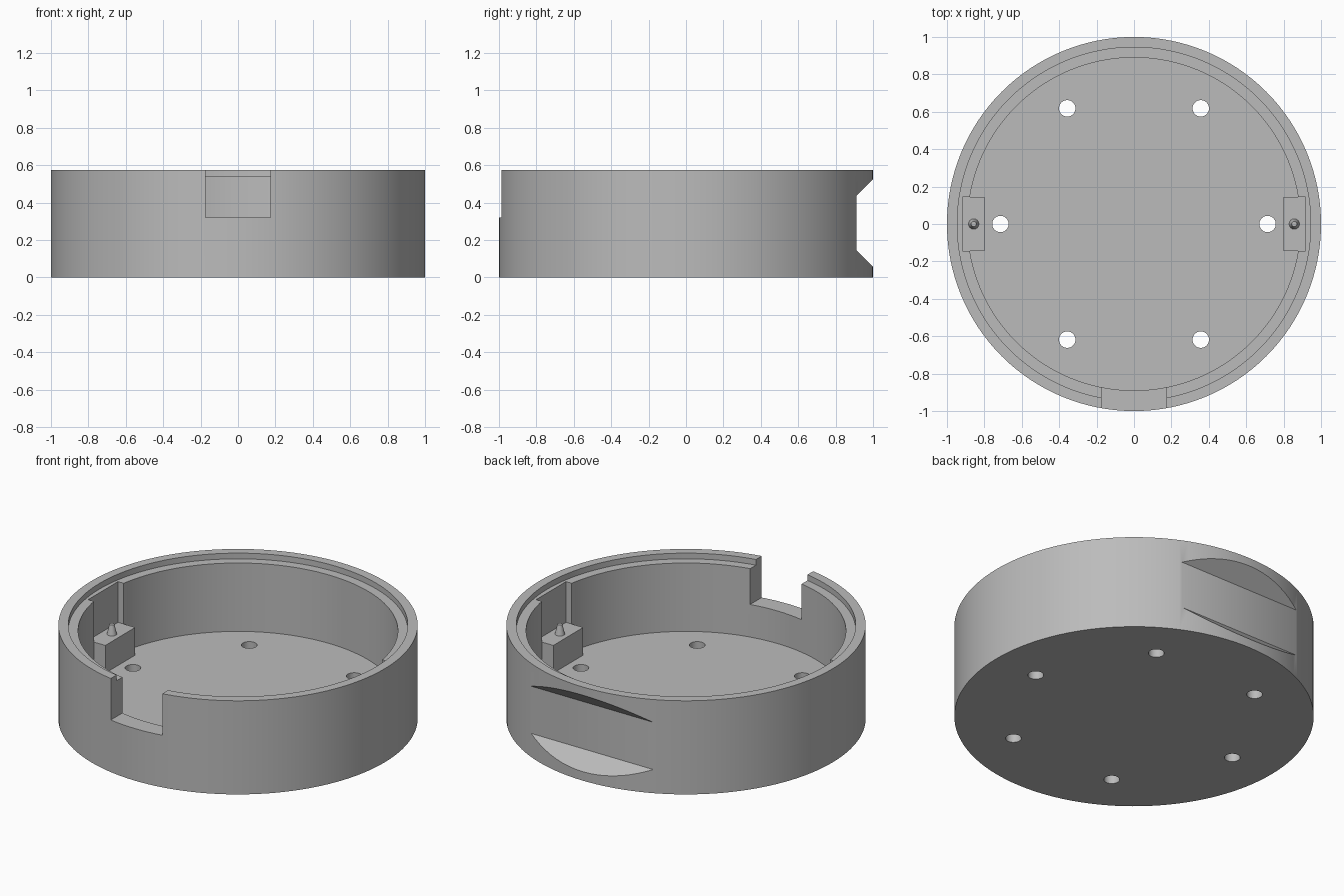
import bpy
import bmesh
from math import cos, sin, pi
from mathutils import Matrix, Vector

cube = bpy.data.objects.get("Cube")
if cube:
    bpy.data.objects.remove(cube, do_unlink=True)

grey = bpy.data.materials.new("plain grey")
grey.use_nodes = True
COLOUR = (0.5, 0.5, 0.5, 1)
grey.diffuse_color = COLOUR
grey.node_tree.nodes["Principled BSDF"].inputs["Base Color"].default_value = COLOUR

HEIGHT = 0.575
FLOOR = 0.12
LEDGE = 0.54


def add_object(name, bm):
    bmesh.ops.recalc_face_normals(bm, faces=bm.faces)
    mesh = bpy.data.meshes.new(name)
    bm.to_mesh(mesh)
    bm.free()
    mesh.materials.append(grey)
    obj = bpy.data.objects.new(name, mesh)
    bpy.context.collection.objects.link(obj)
    return obj


def cone(name, r1, r2, z1, z2, x=0, y=0, sides=128):
    bm = bmesh.new()
    bmesh.ops.create_cone(bm, cap_ends=True, segments=sides, radius1=r1, radius2=r2,
                          depth=z2 - z1,
                          matrix=Matrix.Translation((x, y, (z1 + z2) / 2)))
    return add_object(name, bm)


def box(name, low, high):
    low, high = Vector(low), Vector(high)
    bm = bmesh.new()
    bmesh.ops.create_cube(bm, size=1, matrix=Matrix.Translation((low + high) / 2)
                          @ Matrix.Diagonal((*(high - low), 1)))
    return add_object(name, bm)


def prism_x(name, points, half_width):
    bm = bmesh.new()
    face = bm.faces.new([bm.verts.new((-half_width, y, z)) for y, z in points])
    extruded = bmesh.ops.extrude_face_region(bm, geom=[face])["geom"]
    verts = [v for v in extruded if isinstance(v, bmesh.types.BMVert)]
    bmesh.ops.translate(bm, verts=verts, vec=(2 * half_width, 0, 0))
    return add_object(name, bm)


def activate(obj):
    bpy.ops.object.select_all(action="DESELECT")
    obj.select_set(True)
    bpy.context.view_layer.objects.active = obj


def cut(target, cutter):
    cutter.hide_render = True
    activate(target)
    mod = target.modifiers.new("cut", "BOOLEAN")
    mod.operation = "DIFFERENCE"
    mod.solver = "EXACT"
    mod.object = cutter
    bpy.ops.object.modifier_apply(modifier=mod.name)
    bpy.data.objects.remove(cutter, do_unlink=True)


def smooth(obj):
    activate(obj)
    bpy.ops.object.shade_smooth_by_angle(angle=pi / 6)


# Round housing, hollowed with a stepped rim
housing = cone("housing", 1, 1, 0, HEIGHT)
cut(housing, cone("bore_cutter", 0.89, 0.89, FLOOR, 1))
cut(housing, cone("rim_step_cutter", 0.945, 0.945, LEDGE, 1))

# Front notch
cut(housing, box("notch_cutter", (-0.175, -1.1, 0.32), (0.175, -0.8, 1)))

# Flat grip recess with sloped ends at the back
cut(housing, prism_x("recess_cutter",
                     [(0.91, 0.145), (0.91, 0.435), (1.1, 0.625), (1.1, -0.045)], 0.7))

# Six holes through the floor
for i in range(6):
    a = i * pi / 3
    cut(housing, cone("hole_cutter", 0.044, 0.044, -0.1, 0.2,
                      0.714 * cos(a), 0.714 * sin(a), sides=32))

# Wall pockets, support blocks and locating pins on both sides
for side, label in ((1, "left"), (-1, "right")):
    def span(a, b):
        return sorted((side * a, side * b))
    x0, x1 = span(0.7, 0.917)
    cut(housing, box("pocket_cutter", (x0, -0.145, 0.25), (x1, 0.145, 0.56)))
    x0, x1 = span(0.8, 0.917)
    box(label + "_support_block", (x0, -0.145, FLOOR - 0.01), (x1, 0.145, 0.29))
    smooth(cone(label + "_locating_pin", 0.03, 0.014, 0.28, 0.35, side * 0.857, sides=32))

smooth(housing)
